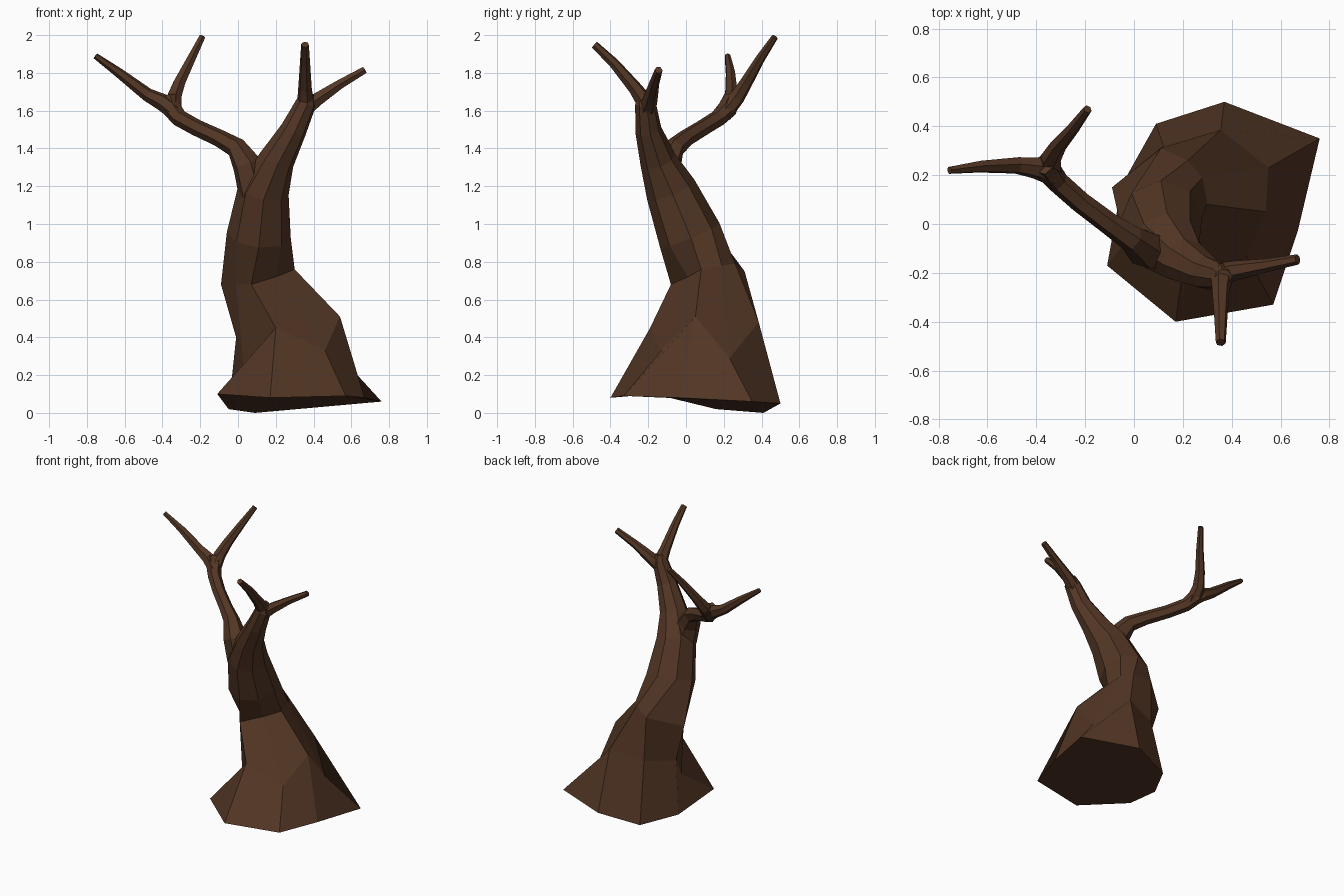
import bpy, bmesh, math
from mathutils import Vector

cube = bpy.data.objects.get("Cube")
if cube:
    bpy.data.objects.remove(cube)

bark = bpy.data.materials.new("dark_brown_bark")
bark.use_nodes = True
bark.diffuse_color = (0.086, 0.037, 0.018, 1)
bark.node_tree.nodes["Principled BSDF"].inputs["Base Color"].default_value = bark.diffuse_color


def path_rings(path, sides):
    """Polygon rings square to a path of (x, y, z, radius) points, without twist."""
    pts = [Vector(p[:3]) for p in path]
    rings = []
    u = Vector((1, 0, 0))
    for i, p in enumerate(pts):
        tangent = (pts[min(i + 1, len(pts) - 1)] - pts[max(i - 1, 0)]).normalized()
        u = (u - tangent * u.dot(tangent)).normalized()
        v = tangent.cross(u)
        angles = [math.tau * k / sides - math.pi * 0.75 for k in range(sides)]
        rings.append([p + path[i][3] * (u * math.cos(a) + v * math.sin(a)) for a in angles])
    return rings


def loft(name, rings):
    """Skin a stack of rings and close both ends."""
    bm = bmesh.new()
    loops = [[bm.verts.new(p) for p in ring] for ring in rings]
    n = len(loops[0])
    for low, high in zip(loops, loops[1:]):
        for k in range(n):
            j = (k + 1) % n
            bm.faces.new((low[k], low[j], high[j], high[k]))
    bm.faces.new(loops[0][::-1])
    bm.faces.new(loops[-1])
    bmesh.ops.recalc_face_normals(bm, faces=bm.faces)
    mesh = bpy.data.meshes.new(name)
    bm.to_mesh(mesh)
    bm.free()
    mesh.materials.append(bark)
    obj = bpy.data.objects.new(name, mesh)
    bpy.context.collection.objects.link(obj)


# Flared root, knee and shoulder of the trunk, counterclockwise from front right
root = [(-.11, -.17, .10), (.17, -.40, .08), (.57, -.33, .09), (.67, -.03, .08),
        (.76, .35, .06), (.37, .50, .05), (.09, .41, 0), (-.05, .16, .02)]
knee = [(.03, .01, .24), (.20, -.19, .45), (.46, -.13, .33), (.54, .05, .51),
        (.55, .23, .29), (.355, .385, .48), (.12, .32, .43), (-.01, .13, .40)]
shoulder = [(-.01, .04, .68), (.07, -.08, .68), (.20, .01, .72), (.30, .08, .76),
            (.28, .19, .78), (.22, .26, .79), (.11, .31, .75), (-.09, .15, .68)]

# Upper trunk leans forward and runs on into the left bough
upper = path_rings([(.11, .02, .94, .17), (.135, -.08, 1.18, .136), (.205, -.15, 1.34, .096),
                    (.295, -.20, 1.50, .07), (.36, -.215, 1.64, .055), (.365, -.22, 1.69, .036)], 8)
loft("trunk", [[Vector(p) for p in ring] for ring in (root, knee, shoulder)] + upper)

# Boughs and twigs
limbs = {
    "right_bough": [(.09, -.10, 1.16, .09), (.05, -.105, 1.31, .08), (-.01, -.06, 1.405, .055),
                    (-.10, 0, 1.455, .046), (-.22, .09, 1.51, .044), (-.31, .17, 1.56, .045),
                    (-.35, .22, 1.61, .052), (-.37, .245, 1.67, .045)],
    "right_outer_twig": [(-.33, .20, 1.59, .045), (-.40, .23, 1.645, .046), (-.48, .24, 1.685, .036),
                         (-.63, .235, 1.80, .026), (-.755, .22, 1.89, .016)],
    "right_back_twig": [(-.34, .20, 1.58, .045), (-.34, .27, 1.67, .042), (-.31, .32, 1.75, .034),
                        (-.25, .39, 1.87, .026), (-.19, .47, 1.99, .018)],
    "left_front_twig": [(.36, -.20, 1.62, .05), (.355, -.27, 1.72, .037),
                        (.355, -.38, 1.85, .028), (.355, -.485, 1.95, .021)],
    "left_outer_twig": [(.34, -.21, 1.60, .05), (.42, -.19, 1.66, .04),
                        (.54, -.17, 1.74, .028), (.67, -.145, 1.815, .021)],
}
for name, path in limbs.items():
    loft(name, path_rings(path, 6))
